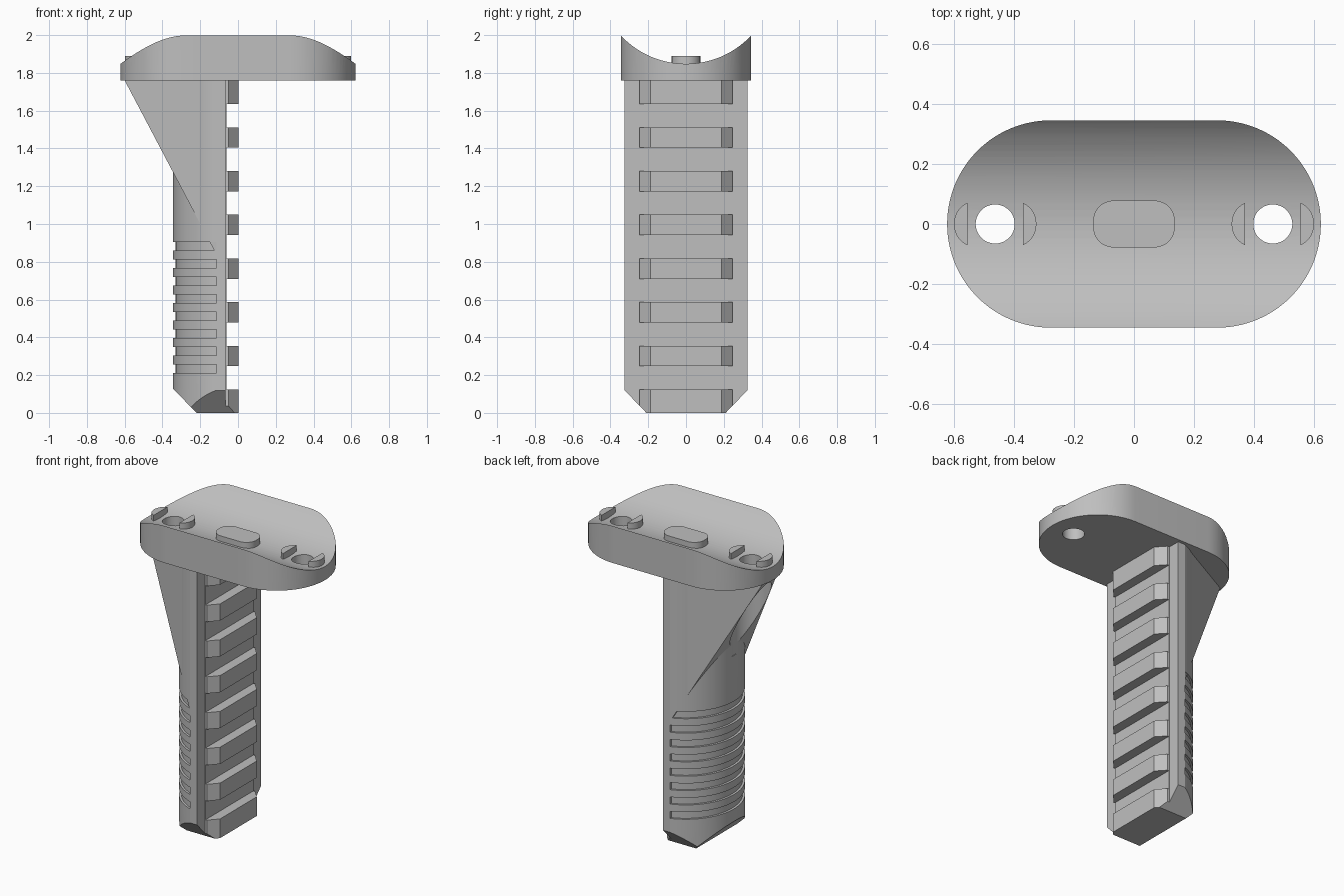
import bpy, bmesh, math
from mathutils import Vector

if "Cube" in bpy.data.objects:
    bpy.data.objects.remove(bpy.data.objects["Cube"], do_unlink=True)

grey = bpy.data.materials.new("plain grey")
grey.use_nodes = True
grey.diffuse_color = (0.52, 0.52, 0.52, 1)
grey.node_tree.nodes["Principled BSDF"].inputs["Base Color"].default_value = (0.52, 0.52, 0.52, 1)


def loft(name, rings):
    """Closed solid through rings of equal point count."""
    bm = bmesh.new()
    loops = [[bm.verts.new(p) for p in ring] for ring in rings]
    n = len(loops[0])
    for a, b in zip(loops, loops[1:]):
        for i in range(n):
            j = (i + 1) % n
            bm.faces.new((a[i], a[j], b[j], b[i]))
    bm.faces.new(loops[0][::-1])
    bm.faces.new(loops[-1])
    bmesh.ops.recalc_face_normals(bm, faces=bm.faces)
    mesh = bpy.data.meshes.new(name)
    bm.to_mesh(mesh)
    bm.free()
    mesh.materials.append(grey)
    ob = bpy.data.objects.new(name, mesh)
    bpy.context.collection.objects.link(ob)
    return ob


def prism(name, pts, lo, hi, axis="z"):
    """Extrude an outline along z (xy points), y (xz points) or x (yz points)."""
    place = {"z": lambda a, b, t: (a, b, t),
             "y": lambda a, b, t: (a, t, b),
             "x": lambda a, b, t: (t, a, b)}[axis]
    return loft(name, [[place(a, b, t) for a, b in pts] for t in (lo, hi)])


def arc(cx, cy, r, start, end, n):
    return [(cx + r * math.cos(math.radians(start + (end - start) * i / n)),
             cy + r * math.sin(math.radians(start + (end - start) * i / n)))
            for i in range(n + 1)]


def circle(cx, cy, r, n=48):
    return arc(cx, cy, r, 0, 360, n)[:-1]


def rect(x0, x1, y0, y1):
    return [(x0, y0), (x1, y0), (x1, y1), (x0, y1)]


def rounded(cx, w, h, r, n=10):
    """Rounded rectangle from half width and half height."""
    pts = []
    for k, (sx, sy) in enumerate([(1, 1), (-1, 1), (-1, -1), (1, -1)]):
        pts += arc(cx + sx * (w - r), sy * (h - r), r, 90 * k, 90 * k + 90, n)
    return pts


def cut(ob, cutters):
    for c in cutters:
        c.hide_render = True
        mod = ob.modifiers.new("cut", "BOOLEAN")
        mod.operation = "DIFFERENCE"
        mod.solver = "EXACT"
        mod.object = c
        bpy.context.view_layer.objects.active = ob
        bpy.ops.object.modifier_apply(modifier=mod.name)
        bpy.data.objects.remove(c, do_unlink=True)


def smooth(ob):
    bpy.ops.object.select_all(action="DESELECT")
    ob.select_set(True)
    bpy.context.view_layer.objects.active = ob
    bpy.ops.object.shade_smooth_by_angle(angle=math.radians(18))


PLATE_Z = 1.76
HOLE_X = 0.462

# Rounded top plate with a trough along its length and two screw holes
outline = arc(0.277, 0, 0.345, -90, 90, 40) + arc(-0.277, 0, 0.345, 90, 270, 40)
plate = prism("top_plate", outline, PLATE_Z, 2.1)
cut(plate, [prism("trough", circle(0, 2.32, 0.472, 128), -1, 1, "x"),
            prism("trough_clear", rect(-1, 1, 2.0, 2.5), -1, 1, "y")]
    + [prism("hole", circle(s * HOLE_X, 0, 0.065), 1.6, 2.2) for s in (-1, 1)])
smooth(plate)

# Locating pads: one whole in the middle, one slotted around each hole
smooth(prism("middle_pad", rounded(0, 0.136, 0.078, 0.068), 1.81, 1.89))
for side, s in (("left", 1), ("right", -1)):
    pad = prism(side + "_slotted_pad", rounded(s * HOLE_X, 0.137, 0.077, 0.075), 1.81, 1.89)
    cut(pad, [prism("slot", rect(s * HOLE_X - 0.092, s * HOLE_X + 0.092, -0.2, 0.2), 1.7, 2)])
    smooth(pad)


def chamfers():
    """Cutters for the bevelled bottom of the post and rail."""
    yield prism("back_chamfer", [(-0.48, 0.27), (-0.48, -0.27), (-0.22 + 0.26, -0.27), (-0.22, 0)],
                -0.5, 0.5, "y")
    for s in (-1, 1):
        yield prism("side_chamfer", [(s * 0.21, 0), (s * 0.41, 0.208), (s * 0.41, -0.1), (s * 0.21, -0.1)],
                    -0.6, 0.2, "x")


# Round-backed post with finger grooves
def post_ring(r, z):
    a = math.degrees(math.acos(-0.115 / 0.345))
    k = r / 0.345
    return [(-0.115 + (x + 0.115) * (r - 0.115) / 0.23, y * k, z)
            for x, y in arc(0, 0, 0.345, a, 360 - a, 40)]


steps = [(0.345, 0)]
for i in range(8):
    z = 0.21 + 0.0927 * i
    steps += [(0.345, z), (0.33, z), (0.33, z + 0.046), (0.345, z + 0.046)]
steps.append((0.345, PLATE_Z))
post = loft("grooved_post", [post_ring(r, z) for r, z in steps])
cut(post, chamfers())
smooth(post)

# Tapered brace under the plate, cut at a slope and bored for the screw head
brace = prism("brace", [(-0.115, 0.325), (-0.605, 0.066), (-0.605, -0.066), (-0.115, -0.325)],
              0.7, PLATE_Z)
cut(brace, [prism("slope", [(-0.7, 0.5), (-0.1, 0.5), (-0.1, 0.811), (-0.7, 1.95)], -0.5, 0.5, "y"),
            prism("bore", circle(-HOLE_X, 0, 0.122), 0.5, 1.9)])
smooth(brace)
cut(post, [prism("post_bore", circle(-HOLE_X, 0, 0.122), 1.2, 1.9)])
smooth(post)

# Flat backing slab and the raised rail floor
slab = prism("backing_slab", rect(-0.115, -0.065, -0.325, 0.325), 0, PLATE_Z)
cut(slab, chamfers())
floor = prism("rail_floor", rect(-0.08, -0.06, -0.245, 0.245), 0, PLATE_Z)
cut(floor, chamfers())

# Rail teeth with bevelled ends
tooth_plan = [(-0.07, -0.245), (-0.05, -0.245), (0.003, -0.187),
              (0.003, 0.187), (-0.05, 0.245), (-0.07, 0.245)]
for i in range(8):
    mid = 0.07 + 0.2313 * i
    low = 0 if i == 0 else mid - 0.054
    high = PLATE_Z if i == 7 else mid + 0.054
    tooth = prism(f"rail_tooth_{i + 1}", tooth_plan, low, high)
    if i == 0:
        cut(tooth, chamfers())
